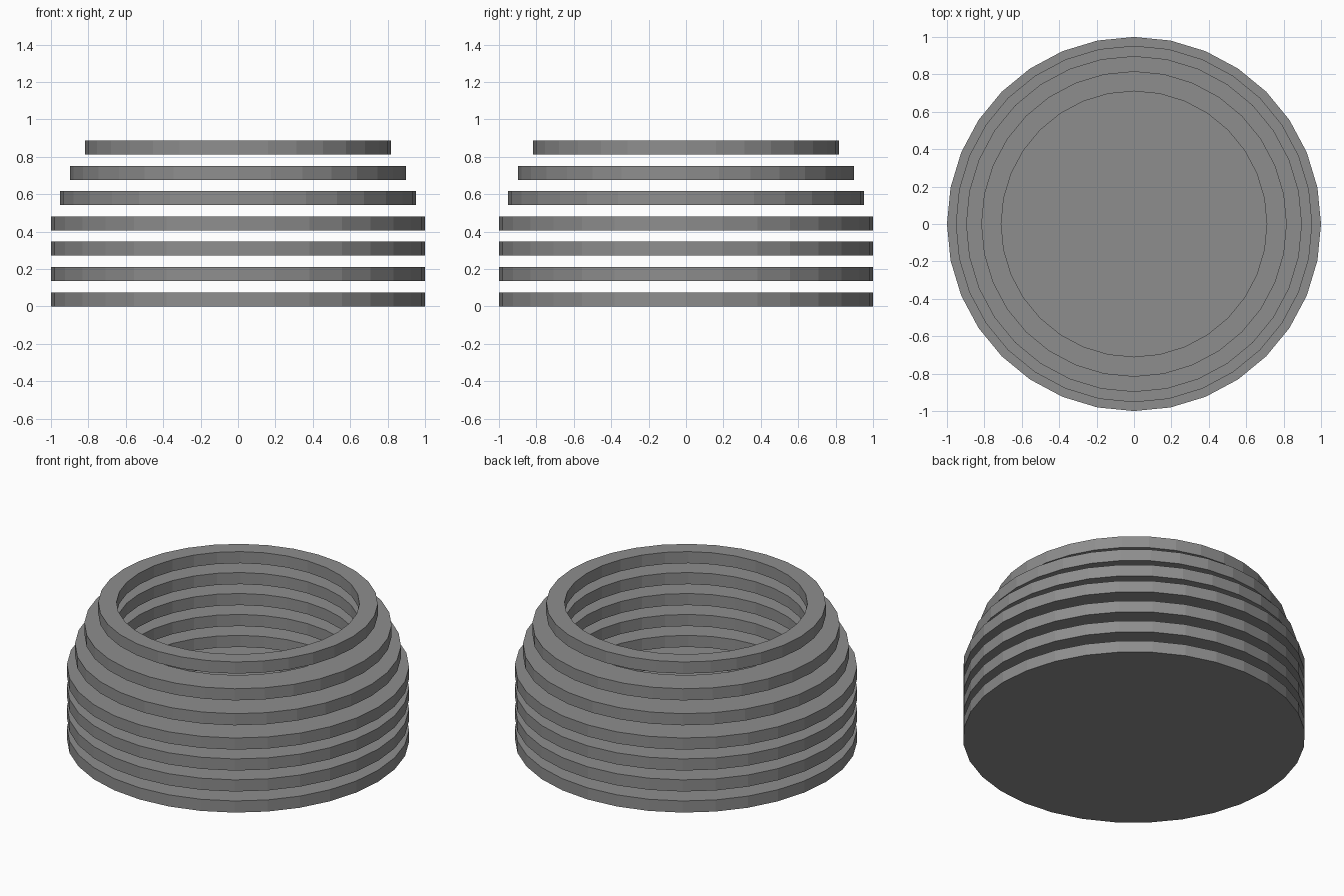
import bpy
import math

if "Cube" in bpy.data.objects:
    bpy.data.objects.remove(bpy.data.objects["Cube"])

SIDES = 32
HEIGHT = 0.075      # thickness of each hoop
STEP = 0.135        # spacing between hoops
INNER = 0.71        # shared opening radius
FLOOR = 0.005       # thin floor of the base

# dark grey finish
grey = bpy.data.materials.new("dark_grey")
grey.diffuse_color = (0.27, 0.27, 0.27, 1.0)
grey.use_nodes = True
grey.node_tree.nodes["Principled BSDF"].inputs["Base Color"].default_value = grey.diffuse_color


def circle(r, z):
    return [(r * math.cos(2 * math.pi * i / SIDES),
             r * math.sin(2 * math.pi * i / SIDES), z) for i in range(SIDES)]


def revolve(name, section, closed):
    """Sweep a section round the axis; an open section is capped at both ends."""
    count = len(section)
    verts = [v for r, z in section for v in circle(r, z)]
    faces = []
    for k in range(count if closed else count - 1):
        a, b = k * SIDES, (k + 1) % count * SIDES
        for i in range(SIDES):
            j = (i + 1) % SIDES
            faces.append((a + i, a + j, b + j, b + i))
    if not closed:
        faces.append(tuple(reversed(range(SIDES))))
        faces.append(tuple(range((count - 1) * SIDES, count * SIDES)))
    mesh = bpy.data.meshes.new(name)
    mesh.from_pydata(verts, [], faces)
    mesh.materials.append(grey)
    obj = bpy.data.objects.new(name, mesh)
    bpy.context.collection.objects.link(obj)


# shallow base dish with a thin floor
revolve("base_dish", [(1.0, 0.0), (1.0, HEIGHT), (INNER, HEIGHT), (INNER, FLOOR)], False)

# open hoops, straight at first and then tapering inwards
for n, outer in enumerate([1.0, 1.0, 1.0, 0.953, 0.898, 0.817], start=1):
    z = n * STEP + 0.001
    revolve(f"hoop_{n}", [(outer, z), (outer, z + HEIGHT),
                          (INNER, z + HEIGHT), (INNER, z)], True)
